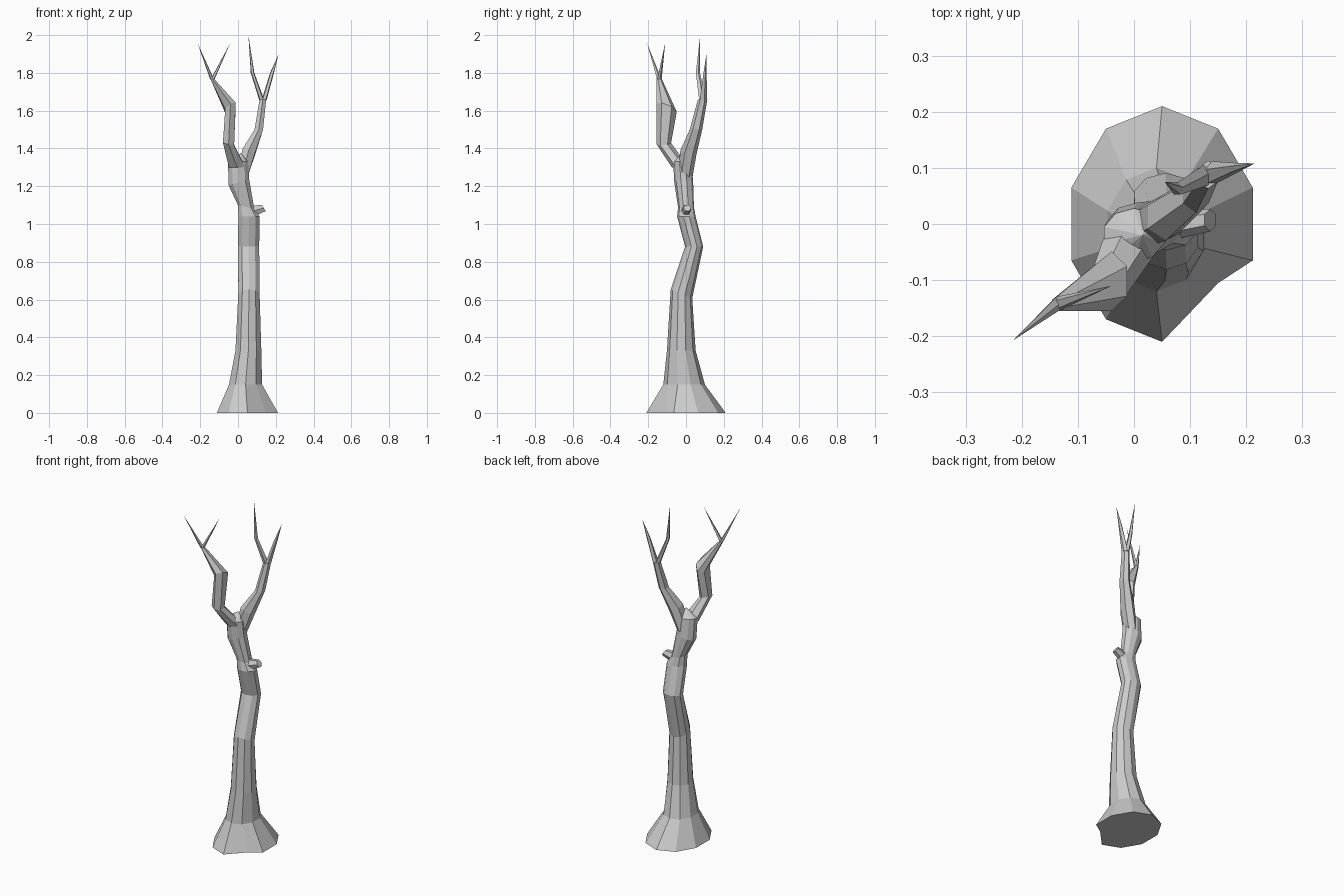
import bpy, bmesh
from math import cos, sin, tau

if "Cube" in bpy.data.objects:
    bpy.data.objects.remove(bpy.data.objects["Cube"])


def limb(name, sides, rings, tip=None, dents=None):
    """Faceted tube. Ring = (x, y, z, rx, ry[, slope_x, slope_y]); optional pointed tip.
    dents scales the y of single corners of the first ring."""
    bm = bmesh.new()
    loops = []
    for k, ring in enumerate(rings):
        x, y, z, rx, ry, sx, sy = (*ring, 0, 0)[:7]
        loop = []
        for i in range(sides):
            a = tau / 4 + tau * i / sides
            dx, dy = rx * cos(a), ry * sin(a)
            if k == 0 and dents:
                dy *= dents.get(i, 1)
            loop.append(bm.verts.new((x + dx, y + dy, z + sx * dx + sy * dy)))
        loops.append(loop)
    for a, b in zip(loops, loops[1:]):
        for i in range(sides):
            j = (i + 1) % sides
            bm.faces.new((a[i], a[j], b[j], b[i]))
    bm.faces.new(loops[0])
    last = loops[-1]
    if tip:
        t = bm.verts.new(tip)
        for i in range(sides):
            bm.faces.new((last[i], last[(i + 1) % sides], t))
    else:
        bm.faces.new(last)
    bmesh.ops.recalc_face_normals(bm, faces=bm.faces)
    mesh = bpy.data.meshes.new(name)
    bm.to_mesh(mesh)
    bm.free()
    obj = bpy.data.objects.new(name, mesh)
    bpy.context.collection.objects.link(obj)
    return obj


# Flared, wavering trunk
limb("trunk", 10, [
    (.05, 0, 0, .17, .21),
    (.04, -.01, .15, .092, .11),
    (.055, -.025, .33, .072, .076),
    (.058, -.024, .63, .059, .057, 0, -.4),
    (.056, .043, .88, .059, .048),
    (.058, .002, 1.04, .059, .049),
    (.043, 0, 1.09, .045, .042, -.2, 0),
    (.005, -.012, 1.22, .057, .05, .3, 0),
    (0, -.02, 1.33, .056, .048),
], tip=(.015, -.02, 1.375), dents={6: .62})

# Left bough with knobbly elbow and two twigs
limb("left_bough", 6, [
    (-.005, -.03, 1.30, .05, .045),
    (-.05, -.117, 1.425, .034, .038, -.2, .1),
    (-.04, -.102, 1.615, .032, .053, .6, -.4),
    (-.137, -.142, 1.77, .011, .013),
])
limb("left_outer_twig", 5, [(-.137, -.142, 1.765, .011, .013)], tip=(-.215, -.207, 1.96))
limb("left_inner_twig", 5, [(-.135, -.142, 1.765, .011, .013)], tip=(-.04, -.11, 1.96))

# Right bough with two twigs
limb("right_bough", 6, [
    (.02, -.005, 1.25, .035, .04),
    (.057, .013, 1.38, .037, .042, -.4, -.3),
    (.11, .053, 1.50, .026, .033),
    (.132, .088, 1.66, .02, .025),
])
limb("right_inner_twig", 5, [
    (.126, .086, 1.655, .014, .02),
    (.077, .062, 1.80, .01, .012),
], tip=(.055, .075, 2.0))
limb("right_outer_twig", 5, [
    (.138, .09, 1.655, .014, .022),
    (.18, .1, 1.80, .011, .009),
], tip=(.215, .108, 1.9))

# Broken branch stub
limb("stub", 6, [
    (.085, 0, 1.07, .008, .025, -4, 0),
    (.136, .007, 1.085, .012, .02, -1.6, 0),
])
